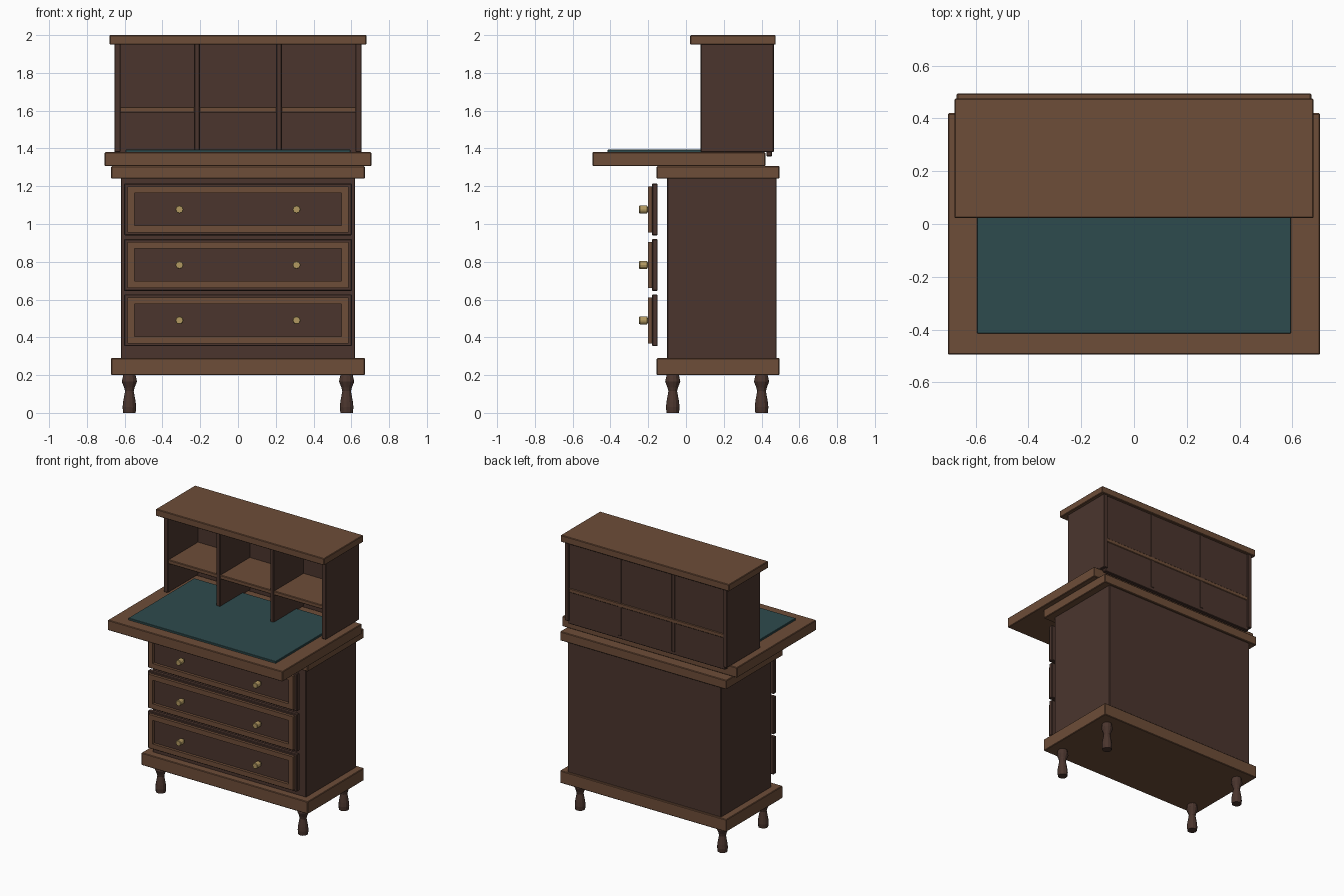
import bpy, bmesh, math
from mathutils import Matrix

if "Cube" in bpy.data.objects:
    bpy.data.objects.remove(bpy.data.objects["Cube"])


def material(name, rgb):
    m = bpy.data.materials.new(name)
    m.diffuse_color = (*rgb, 1)
    m.use_nodes = True
    m.node_tree.nodes["Principled BSDF"].inputs["Base Color"].default_value = m.diffuse_color
    return m


DARK = material("dark_wood", (0.07, 0.036, 0.027))
LIGHT = material("light_wood", (0.155, 0.075, 0.04))
TEAL = material("teal_leather", (0.027, 0.07, 0.075))
BRASS = material("brass", (0.45, 0.32, 0.12))


def finish(name, bm, mat):
    bmesh.ops.recalc_face_normals(bm, faces=bm.faces)
    me = bpy.data.meshes.new(name)
    bm.to_mesh(me)
    bm.free()
    me.materials.append(mat)
    ob = bpy.data.objects.new(name, me)
    bpy.context.collection.objects.link(ob)
    return ob


def box(name, x, y, z, mat, bevel=0.004):
    """Box from (min, max) pairs with a fine chamfer."""
    bm = bmesh.new()
    bmesh.ops.create_cube(bm, size=1)
    for v in bm.verts:
        v.co = [r[0] if c < 0 else r[1] for c, r in zip(v.co, (x, y, z))]
    ob = finish(name, bm, mat)
    if bevel:
        mod = ob.modifiers.new("bevel", "BEVEL")
        mod.width, mod.segments = bevel, 1
    return ob


def lathe(name, profile, loc, mat, sides=12, rot=None):
    """Closed turned shape from (radius, height) points."""
    bm = bmesh.new()
    rings = [[bm.verts.new((r * math.cos(2 * math.pi * i / sides),
                            r * math.sin(2 * math.pi * i / sides), h))
              for i in range(sides)] for r, h in profile]
    for a, b in zip(rings, rings[1:]):
        for i in range(sides):
            j = (i + 1) % sides
            bm.faces.new((a[i], a[j], b[j], b[i]))
    bm.faces.new(rings[0])
    bm.faces.new(rings[-1])
    if rot:
        bm.transform(rot)
    ob = finish(name, bm, mat)
    ob.location = loc
    return ob


def frame(name, hx, hz, rim, y, zc, mat):
    """Rectangular picture-frame moulding facing -y."""
    bm = bmesh.new()
    loops = []
    for inset, yy in ((0, y[1]), (0, y[0]), (rim, y[0]), (rim, y[1])):
        a, b = hx - inset, hz - inset
        loops.append([bm.verts.new((sx * a, yy, zc + sz * b))
                      for sx, sz in ((-1, -1), (1, -1), (1, 1), (-1, 1))])
    for k in range(4):
        p, q = loops[k], loops[(k + 1) % 4]
        for i in range(4):
            j = (i + 1) % 4
            bm.faces.new((p[i], p[j], q[j], q[i]))
    return finish(name, bm, mat)


# Cabinet with base and top mouldings
box("cabinet_body", (-0.62, 0.62), (-0.10, 0.48), (0.28, 1.25), DARK)
box("base_moulding", (-0.672, 0.672), (-0.155, 0.495), (0.2, 0.29), LIGHT)
box("top_moulding", (-0.672, 0.672), (-0.155, 0.495), (1.24, 1.306), LIGHT)

# Turned legs
LEG = [(0.033, 0), (0.036, 0.03), (0.033, 0.06), (0.023, 0.115),
       (0.028, 0.135), (0.04, 0.165), (0.036, 0.185), (0.03, 0.21)]
for row, y in (("front", -0.07), ("back", 0.40)):
    for side, x in (("left", -0.575), ("right", 0.575)):
        lathe(f"{row}_{side}_leg", LEG, (x, y, 0), DARK)

# Drawers: panel, raised frame and two knobs
KNOB = [(0.012, 0), (0.012, 0.012), (0.021, 0.016), (0.021, 0.054), (0.018, 0.058)]
FACE_FRONT = Matrix.Rotation(math.radians(90), 4, "X")
for n, zc in enumerate((0.49, 0.783, 1.077), 1):
    box(f"drawer_{n}_panel", (-0.603, 0.603), (-0.18, -0.15),
        (zc - 0.137, zc + 0.137), DARK)
    frame(f"drawer_{n}_frame", 0.585, 0.122, 0.036, (-0.2, -0.178), zc, LIGHT)
    for side, x in (("left", -0.31), ("right", 0.31)):
        lathe(f"drawer_{n}_{side}_knob", KNOB, (x, -0.19, zc), BRASS, 12, FACE_FRONT)

# Writing surface with leather inlay
box("writing_board", (-0.706, 0.706), (-0.495, 0.42), (1.306, 1.38), LIGHT)
box("leather_inlay", (-0.595, 0.595), (-0.415, 0.345), (1.375, 1.394), TEAL, 0.002)

# Upper pigeonhole unit
for side, s in (("left", -1), ("right", 1)):
    box(f"hutch_{side}_side", sorted((s * 0.655, s * 0.622)), (0.078, 0.465),
        (1.38, 1.955), DARK)
    box(f"hutch_{side}_divider", sorted((s * 0.232, s * 0.202)), (0.08, 0.458),
        (1.38, 1.955), DARK)
box("hutch_back", (-0.635, 0.635), (0.425, 0.455), (1.358, 1.955), DARK)
box("hutch_shelf", (-0.625, 0.625), (0.086, 0.459), (1.59, 1.62), LIGHT)
box("hutch_top", (-0.68, 0.68), (0.022, 0.475), (1.95, 2.0), LIGHT)
